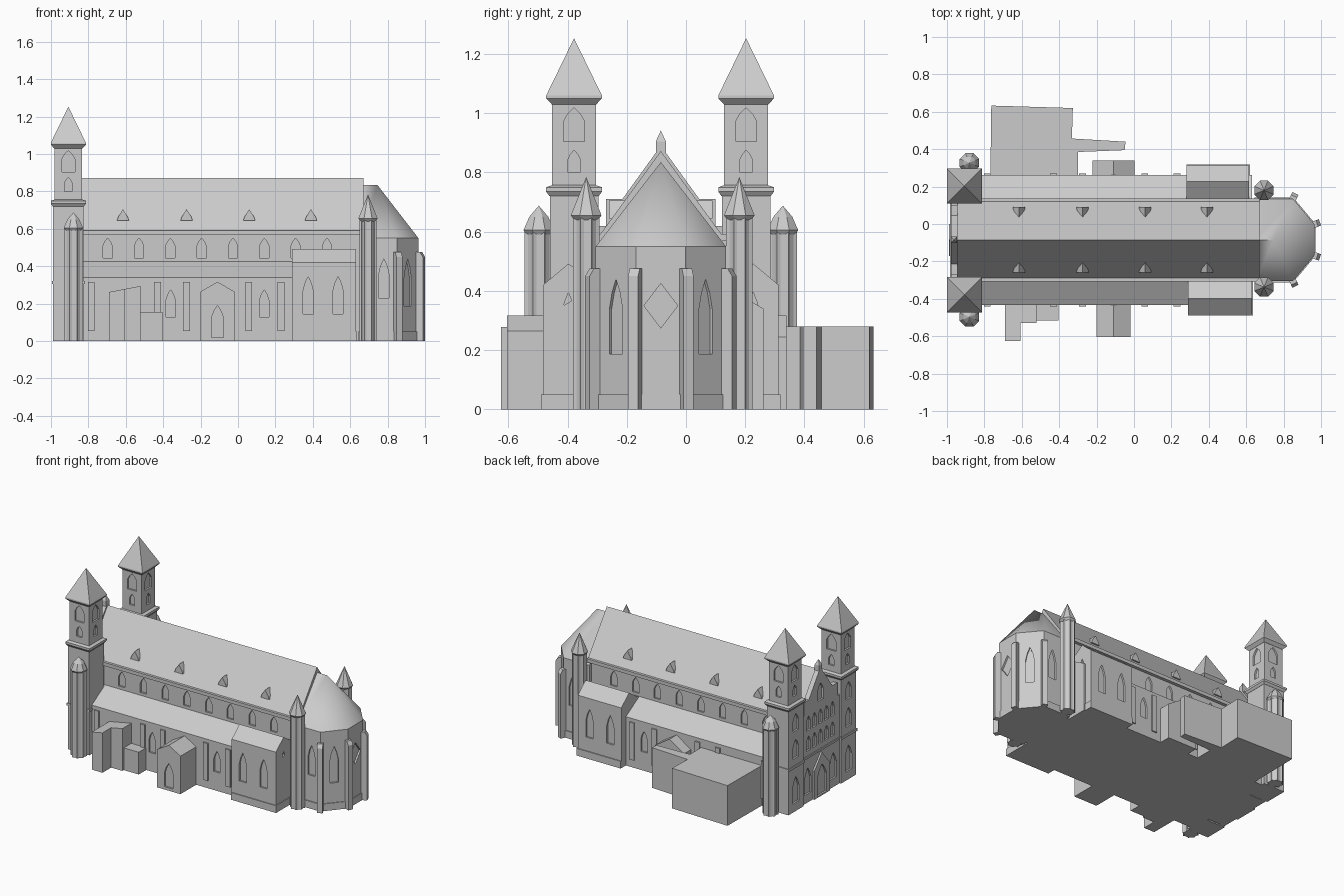
import bpy, bmesh, math
from mathutils import Vector, Matrix

if "Cube" in bpy.data.objects:
    bpy.data.objects.remove(bpy.data.objects["Cube"])

CY = -0.085                      # nave axis
stone = bpy.data.materials.new("grey_stone")
stone.diffuse_color = (0.6, 0.6, 0.6, 1)
stone.use_nodes = True
stone.node_tree.nodes["Principled BSDF"].inputs["Base Color"].default_value = stone.diffuse_color


def finish(name, bm):
    bmesh.ops.recalc_face_normals(bm, faces=bm.faces)
    me = bpy.data.meshes.new(name)
    bm.to_mesh(me)
    bm.free()
    me.materials.append(stone)
    ob = bpy.data.objects.new(name, me)
    bpy.context.collection.objects.link(ob)
    return ob


def add_prism(bm, pts, place, a, b):
    """Extrude a 2D outline between depths a and b; place maps (u, v, depth) to 3D."""
    lo = [bm.verts.new(place(u, v, a)) for u, v in pts]
    hi = [bm.verts.new(place(u, v, b)) for u, v in pts]
    bm.faces.new(lo)
    bm.faces.new(hi)
    for i in range(len(pts)):
        j = (i + 1) % len(pts)
        bm.faces.new((lo[i], lo[j], hi[j], hi[i]))


PLACE = {'x': lambda u, v, d: (d, u, v), 'y': lambda u, v, d: (u, d, v), 'z': lambda u, v, d: (u, v, d)}


def prism(name, pts, axis, a, b):
    bm = bmesh.new()
    add_prism(bm, pts, PLACE[axis], a, b)
    return finish(name, bm)


def box(name, x0, x1, y0, y1, z0, z1):
    return prism(name, [(x0, y0), (x1, y0), (x1, y1), (x0, y1)], 'z', z0, z1)


def stack(name, x, y, rings, sides, turn=0.0):
    """Stacked regular polygon rings (radius, z), closed by an apex where radius is 0."""
    bm = bmesh.new()
    prev = None
    for r, z in rings:
        if r == 0:
            tip = bm.verts.new((x, y, z))
            for i in range(sides):
                bm.faces.new((prev[i], prev[(i + 1) % sides], tip))
            break
        ring = [bm.verts.new((x + r * math.cos(turn + 2 * math.pi * i / sides),
                              y + r * math.sin(turn + 2 * math.pi * i / sides), z)) for i in range(sides)]
        if prev:
            for i in range(sides):
                j = (i + 1) % sides
                bm.faces.new((prev[i], prev[j], ring[j], ring[i]))
        else:
            bm.faces.new(ring)
        prev = ring
    return finish(name, bm)


def arch(w, z0, z1):
    h = z1 - z0
    return [(-w / 2, z0), (w / 2, z0), (w / 2, z0 + .6 * h), (.3 * w, z0 + .82 * h), (0, z1),
            (-.3 * w, z0 + .82 * h), (-w / 2, z0 + .6 * h)]


def cut(ob, openings, depth=0.012):
    """Recess outlines into walls: (x, y, outward angle in degrees, outline)."""
    bm = bmesh.new()
    for x, y, deg, pts in openings:
        c, s = math.cos(math.radians(deg)), math.sin(math.radians(deg))
        add_prism(bm, pts, lambda u, v, d: (x + c * d - s * u, y + s * d + c * u, v), -depth, 0.02)
    cutter = finish("cutter", bm)
    mod = ob.modifiers.new("openings", 'BOOLEAN')
    mod.operation, mod.solver, mod.object = 'DIFFERENCE', 'EXACT', cutter
    dg = bpy.context.evaluated_depsgraph_get()
    me = bpy.data.meshes.new_from_object(ob.evaluated_get(dg))
    ob.modifiers.clear()
    ob.data = me
    bpy.data.objects.remove(cutter)


# Nave walls with clerestory windows, cornice and roof
nave = box("nave_walls", -0.95, 0.67, CY - 0.2, CY + 0.2, 0, 0.575)
cl = [-0.697 + 0.1675 * i for i in range(8)]
cut(nave, [(x, CY + s * 0.2, s * 90, arch(0.05, 0.445, 0.55)) for x in cl for s in (-1, 1)])
box("nave_cornice", -0.95, 0.67, CY - 0.222, CY + 0.222, 0.568, 0.592)
prism("nave_roof", [(CY - 0.213, 0.58), (CY + 0.213, 0.58), (CY, 0.872)], 'x', -0.95, 0.67)

# Dormers
for x in (-0.615, -0.275, 0.06, 0.39):
    for s in (-1, 1):
        prism("dormer", [(x - 0.032, 0.645), (x + 0.032, 0.645), (x + 0.025, 0.665), (x, 0.705), (x - 0.025, 0.665)],
              'y', CY + s * 0.175, CY + s * 0.11)

# Side aisles with lean-to roofs, windows and pilasters
for s, n in ((-1, "south"), (1, "north")):
    yo = CY + s * 0.347
    aisle = prism(n + "_aisle", [(CY, 0), (yo, 0), (yo, 0.34), (CY + s * 0.2, 0.425), (CY, 0.425)], 'x', -0.85, 0.63)
    cut(aisle, [(x, yo, s * 90, arch(0.05, 0.13, 0.275)) for x in (-0.36, 0.14)])
    for x in (-0.785, -0.43, -0.275, 0.057, 0.23):
        box("pilaster", x - 0.018, x + 0.018, yo - 0.009, yo + 0.009, 0.055, 0.315)

# Transept chapels
for s, n, x0, x1 in ((-1, "south", 0.29, 0.63), (1, "north", 0.28, 0.615)):
    yo, yr, yi = CY + s * 0.398, CY + s * 0.312, CY + s * 0.21
    chapel = prism(n + "_chapel", [(CY + s * .1, 0), (yo, 0), (yo, 0.42), (yr, 0.492), (yi, 0.425), (CY + s * .1, 0.425)],
                   'x', x0, x1)
    cut(chapel, [(x0 + d, yo, s * 90, arch(0.055, 0.145, 0.345)) for d in (0.085, 0.245)]
        + [(x1, yr, 0, arch(0.045, 0.205, 0.395))])
    box(n + "_chapel_plinth", x0, x1 + 0.006, min(yo + s * .006, CY), max(yo + s * .006, CY), 0, 0.05)

# Apse walls, windows, plinth, smooth roof
plan = [(0.65, -0.22), (0.85, -0.22), (0.965, -0.083), (0.965, 0.083), (0.85, 0.22), (0.65, 0.22)]
plan = [(x, CY + y) for x, y in plan]
apse = prism("apse_walls", plan, 'z', 0, 0.55)
slant = math.degrees(math.atan2(0.115, 0.137))
openings = [(0.965, CY, 0, [(-0.057, 0.35), (0, 0.275), (0.057, 0.35), (0, 0.425)])]
for s in (-1, 1):
    openings += [(0.78, CY + s * 0.22, s * 90, arch(0.055, 0.23, 0.44)),
                 (0.9075, CY + s * 0.1515, s * slant, arch(0.058, 0.187, 0.44))]
cut(apse, openings)
prism("apse_plinth", [(0.8 + (x - 0.8) * 1.03, CY + (y - CY) * 1.03) for x, y in plan], 'z', 0, 0.05)
bm = bmesh.new()
eave = [bm.verts.new((x, y, 0.55)) for x, y in plan]
r0, r1 = bm.verts.new((0.65, CY, 0.835)), bm.verts.new((0.745, CY, 0.835))
bm.faces.new(eave)
bm.faces.new((eave[0], eave[1], r1, r0))
bm.faces.new((eave[4], eave[5], r0, r1))
bm.faces.new((eave[5], eave[0], r0))
for i in (1, 2, 3):
    bm.faces.new((eave[i], eave[i + 1], r1))
roof = finish("apse_roof", bm)
bpy.context.view_layer.objects.active = roof
roof.select_set(True)
bpy.ops.object.shade_smooth_by_angle(angle=math.radians(50))
roof.select_set(False)

# Apse buttresses with sloping tops
for (x, y), deg in zip(plan[1:5], (-65, -20, 20, 65)):
    b = prism("apse_buttress", [(-0.03, 0), (0.031, 0), (0.031, 0.45), (0.015, 0.475), (-0.03, 0.475)], 'y', -0.018, 0.018)
    b.matrix_world = Matrix.Translation((x, y, 0)) @ Matrix.Rotation(math.radians(deg), 4, 'Z')

# Octagonal stair turrets beside the apse, with ribs
for y in (-0.337, 0.18):
    stack("apse_turret", 0.695, y, [(0.043, 0), (0.043, 0.64), (0.056, 0.655), (0, 0.785)], 8, math.pi / 8)
    for i in range(8):
        a = math.pi / 8 + i * math.pi / 4
        stack("turret_rib", 0.695 + 0.04 * math.cos(a), y + 0.04 * math.sin(a), [(0.009, 0), (0.009, 0.65), (0, 0.665)], 4, a)

# West towers with turrets
TX, Q = -0.907, math.sqrt(2)
for y, s in ((-0.378, -1), (0.203, 1)):
    sides = [(math.cos(math.radians(d)), math.sin(math.radians(d)), d) for d in (0, 90, 180, 270)]
    low = stack("tower_base", TX, y, [(0.082 * Q, 0), (0.082 * Q, 0.735), (0.001, 0.736), (0, 0.737)], 4, math.pi / 4)
    cut(low, [(TX - 0.082, y, 180, arch(w, a, b)) for w, a, b in ((0.07, 0.06, 0.24), (0.06, 0.37, 0.5), (0.06, 0.56, 0.68))])
    top = stack("tower_belfry", TX, y, [(0.074 * Q, 0.72), (0.074 * Q, 1.04), (0.001, 1.041), (0, 1.042)], 4, math.pi / 4)
    cut(top, [(TX + c * 0.074, y + n * 0.074, d, arch(w, a, b)) for c, n, d in sides
              for w, a, b in ((0.07, 0.905, 1.018), (0.04, 0.8, 0.875))])
    stack("tower_ledge", TX, y, [(0.083 * Q, 0.72), (0.094 * Q, 0.735), (0.094 * Q, 0.75), (0.074 * Q, 0.757),
                                 (0, 0.758)], 4, math.pi / 4)
    stack("tower_band", TX, y, [(0.088 * Q, 0.305), (0.088 * Q, 0.322), (0, 0.323)], 4, math.pi / 4)
    stack("tower_roof", TX, y, [(0.075 * Q, 1.03), (0.094 * Q, 1.05), (0.094 * Q, 1.06), (0, 1.253)], 4, math.pi / 4)
    ty = CY + s * 0.412
    stack("tower_turret", -0.88, ty, [(0.046, 0), (0.046, 0.59), (0.056, 0.605), (0.035, 0.65), (0, 0.688)], 8, math.pi / 8)
    for i in range(8):
        a = math.pi / 8 + i * math.pi / 4
        stack("turret_rib", -0.88 + 0.043 * math.cos(a), ty + 0.043 * math.sin(a), [(0.009, 0), (0.009, 0.6), (0, 0.605)], 4, a)

# West front: stepped gable wall, arcades, portal and pinnacle
half = [(0.21, 0), (0.21, 0.62), (0.185, 0.62), (0.185, 0.71), (0.13, 0.71)]
front = prism("west_front", [(CY + y, z) for y, z in half] + [(CY, 0.89)] + [(CY - y, z) for y, z in half[::-1]],
              'x', -0.978, -0.945)
rows = [(CY + s * 0.14, 0.07, 0.06, 0.24) for s in (-1, 1)]
rows += [(CY + i * 0.066, 0.042, a, b) for i in range(-2, 3) for a, b in ((0.36, 0.46), (0.5, 0.6))]
rows += [(CY, 0.06, 0.66, 0.78)]
cut(front, [(-0.978, y, 180, arch(w, a, b)) for y, w, a, b in rows])
box("west_band", -0.984, -0.95, CY - 0.21, CY + 0.21, 0.31, 0.325)
portal = prism("west_portal", [(CY - 0.085, 0), (CY + 0.085, 0), (CY + 0.085, 0.2), (CY, 0.3), (CY - 0.085, 0.2)],
               'x', -0.99, -0.95)
cut(portal, [(-0.99, CY, 180, arch(0.1, 0.01, 0.22))])
stack("gable_pinnacle", -0.962, CY, [(0.024, 0.84), (0.024, 0.905), (0, 0.942)], 4, math.pi / 4)

# Gabled porches on both sides
for n, x, w, y0, y1, e, r in (("south_porch", -0.11, 0.09, -0.605, -0.4, 0.265, 0.317),
                              ("north_porch", -0.11, 0.112, 0.2, 0.34, 0.245, 0.317)):
    p = prism(n, [(x - w, 0), (x + w, 0), (x + w, e), (x, r), (x - w, e)], 'y', y0, y1)
    if n == "south_porch":
        cut(p, [(x, y0, -90, arch(0.065, 0.02, 0.19))])

# Low annexes
prism("south_annex", [(-0.69, 0), (-0.607, 0), (-0.607, 0.278), (-0.69, 0.262)], 'y', -0.625, -0.4)
prism("south_annex_link", [(-0.607, 0), (-0.52, 0), (-0.52, 0.295), (-0.607, 0.278)], 'y', -0.53, -0.4)
box("south_shed", -0.52, -0.405, -0.515, -0.4, 0, 0.155)
prism("north_annex", [(-0.768, 0.25), (-0.3, 0.25), (-0.3, 0.385), (-0.05, 0.395), (-0.045, 0.44),
                      (-0.332, 0.457), (-0.327, 0.62), (-0.763, 0.633)], 'z', 0, 0.28)
